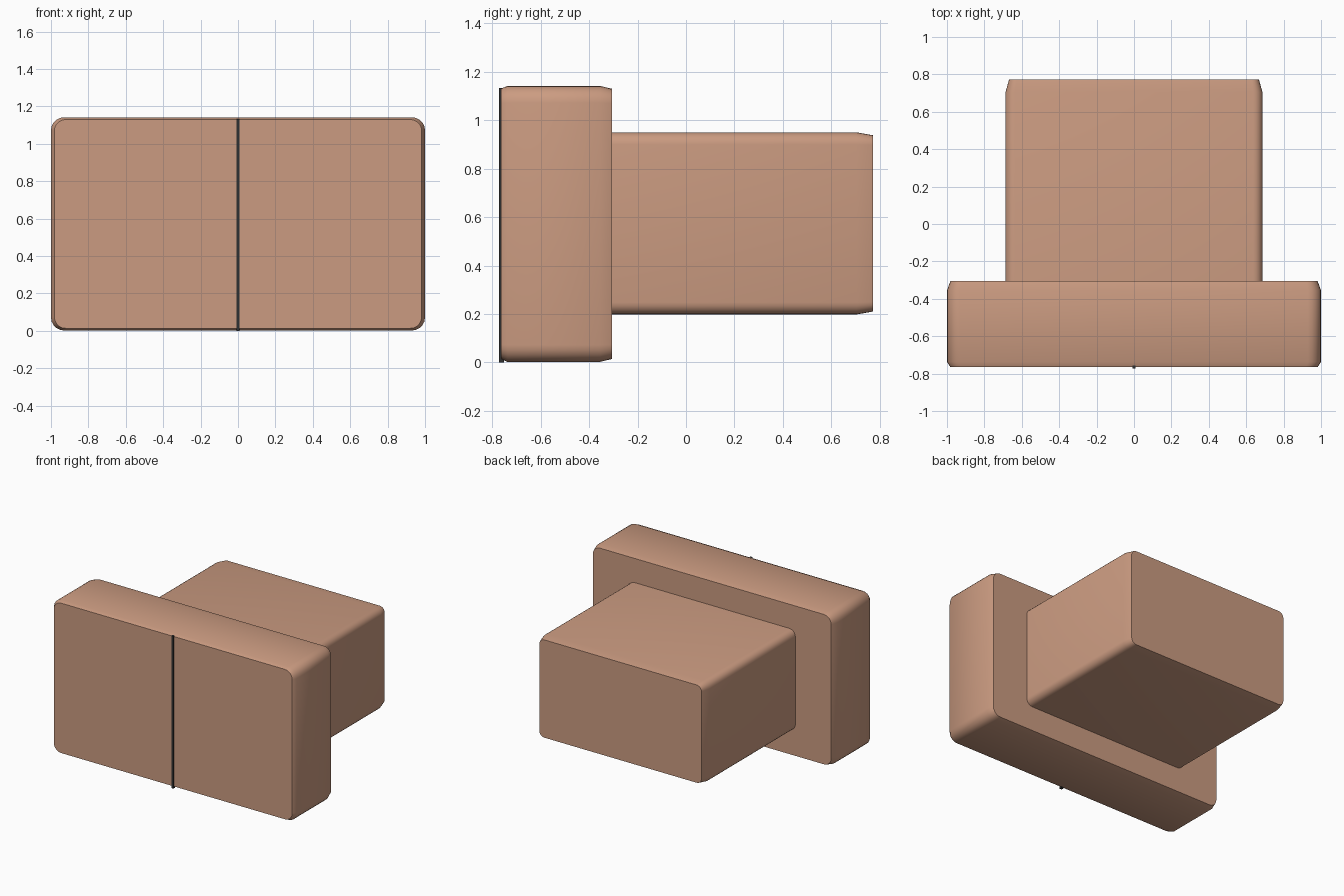
import bpy, bmesh, math

if "Cube" in bpy.data.objects:
    bpy.data.objects.remove(bpy.data.objects["Cube"])


def material(name, color):
    m = bpy.data.materials.new(name)
    m.diffuse_color = color
    m.use_nodes = True
    m.node_tree.nodes["Principled BSDF"].inputs["Base Color"].default_value = m.diffuse_color
    return m


def rounded_rect(hx, z0, z1, r, steps=5):
    """Counter-clockwise (x, z) outline with rounded corners."""
    corners = [(hx - r, z1 - r), (r - hx, z1 - r), (r - hx, z0 + r), (hx - r, z0 + r)]
    pts = []
    for i, (cx, cz) in enumerate(corners):
        for k in range(steps + 1):
            a = math.pi / 2 * (i + k / steps)
            pts.append((cx + r * math.cos(a), cz + r * math.sin(a)))
    return pts


def loft(name, sections, mat):
    """Solid along y through sections (y, half width, bottom, top, radius)."""
    bm = bmesh.new()
    rings = [[bm.verts.new((x, y, z)) for x, z in rounded_rect(hx, z0, z1, r)]
             for y, hx, z0, z1, r in sections]
    n = len(rings[0])
    for a, b in zip(rings, rings[1:]):
        for i in range(n):
            j = (i + 1) % n
            bm.faces.new((a[i], a[j], b[j], b[i]))
    bm.faces.new(rings[0])
    bm.faces.new(rings[-1])
    bmesh.ops.recalc_face_normals(bm, faces=bm.faces)
    mesh = bpy.data.meshes.new(name)
    bm.to_mesh(mesh)
    bm.free()
    mesh.materials.append(mat)
    ob = bpy.data.objects.new(name, mesh)
    bpy.context.collection.objects.link(ob)
    bpy.ops.object.select_all(action='DESELECT')
    ob.select_set(True)
    bpy.context.view_layer.objects.active = ob
    bpy.ops.object.shade_smooth_by_angle(angle=math.radians(40))
    return ob


tan = material("tan", (0.60, 0.33, 0.22, 1))
dark = material("dark", (0.03, 0.03, 0.03, 1))

# Wide front slab with slightly tapered ends
loft("front_slab", [
    (-0.765, 0.982, 0.014, 1.130, 0.06),
    (-0.737, 1.000, 0.002, 1.142, 0.07),
    (-0.355, 1.000, 0.002, 1.142, 0.07),
    (-0.306, 0.982, 0.014, 1.130, 0.06)], tan)

# Narrower block behind, tapered at its rear end
loft("rear_block", [
    (-0.320, 0.687, 0.198, 0.950, 0.05),
    (0.705, 0.687, 0.198, 0.950, 0.05),
    (0.772, 0.668, 0.210, 0.938, 0.04)], tan)

# Thin dark seam down the middle of the front face
bpy.ops.mesh.primitive_cube_add(size=1, location=(0, -0.762, 0.567))
seam = bpy.context.object
seam.name = "front_seam"
seam.scale = (0.018, 0.02, 1.134)
seam.data.materials.append(dark)
